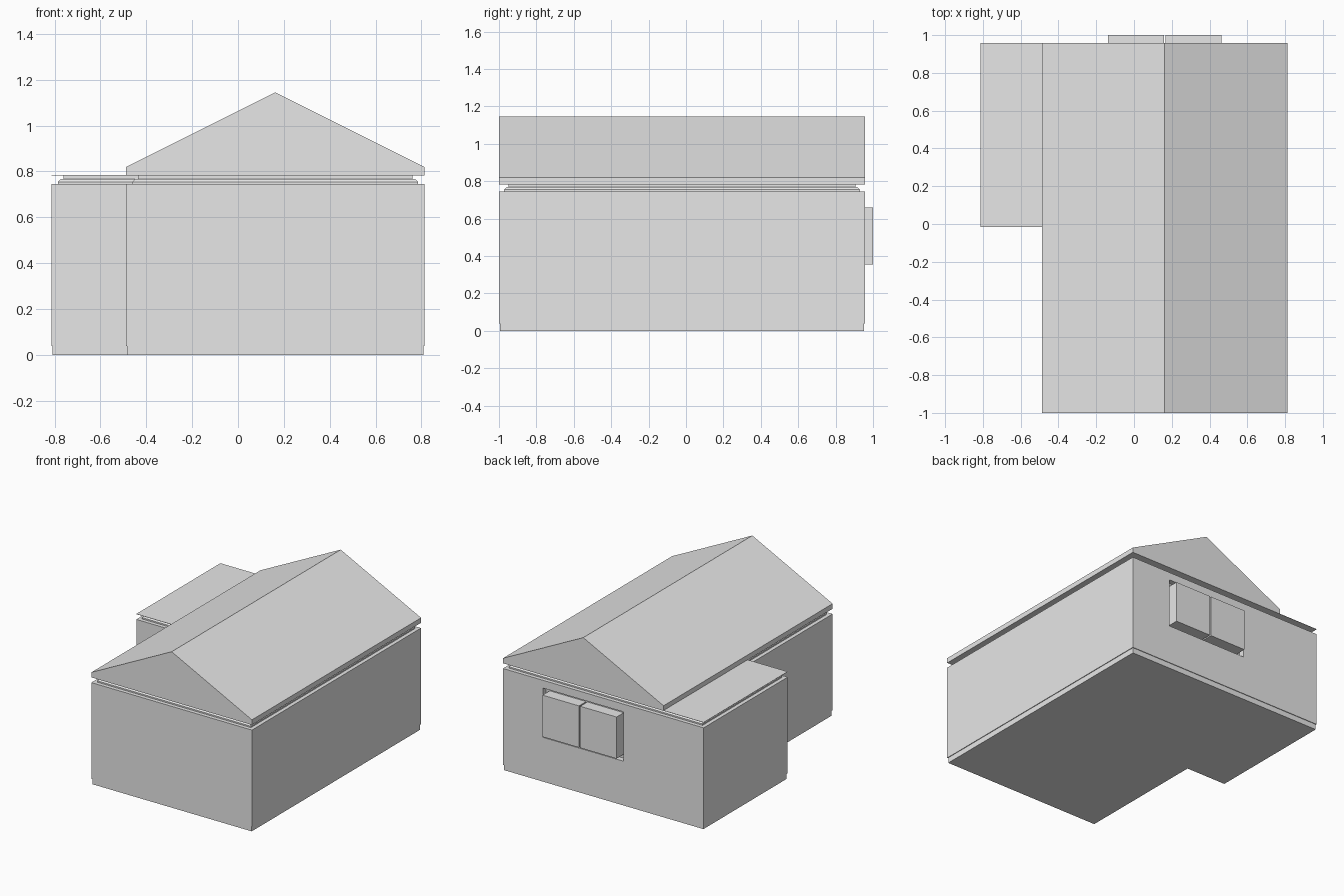
import bpy
import bmesh
from mathutils import Matrix, Vector

cube = bpy.data.objects.get("Cube")
if cube:
    bpy.data.objects.remove(cube, do_unlink=True)

grey = bpy.data.materials.new("plain grey")
grey.use_nodes = True
COLOUR = (0.8, 0.8, 0.8, 1)
grey.diffuse_color = COLOUR
grey.node_tree.nodes["Principled BSDF"].inputs["Base Color"].default_value = COLOUR

# Main extents of the L-shaped house
LEFT, RIGHT, WING = -0.488, 0.813, -0.813
FRONT, BACK, WING_FRONT = -1.0, 0.957, -0.016
RIDGE = (LEFT + RIGHT) / 2


def finish(name, bm):
    bmesh.ops.recalc_face_normals(bm, faces=bm.faces)
    mesh = bpy.data.meshes.new(name)
    bm.to_mesh(mesh)
    bm.free()
    mesh.materials.append(grey)
    obj = bpy.data.objects.new(name, mesh)
    bpy.context.collection.objects.link(obj)
    return obj


def loft(name, rings):
    """Join equal-sized rings of points into a closed solid."""
    bm = bmesh.new()
    loops = [[bm.verts.new(p) for p in ring] for ring in rings]
    for a, b in zip(loops, loops[1:]):
        for i in range(len(a)):
            j = (i + 1) % len(a)
            bm.faces.new((a[i], a[j], b[j], b[i]))
    bm.faces.new(loops[0][::-1])
    bm.faces.new(loops[-1])
    return finish(name, bm)


def footprint(inset, z):
    """L-shaped outline, pulled inwards by inset."""
    d = inset
    return [(LEFT + d, FRONT + d, z), (RIGHT - d, FRONT + d, z),
            (RIGHT - d, BACK - d, z), (WING + d, BACK - d, z),
            (WING + d, WING_FRONT + d, z), (LEFT + d, WING_FRONT + d, z)]


def box(name, low, high):
    low, high = Vector(low), Vector(high)
    bm = bmesh.new()
    place = Matrix.Translation((low + high) / 2) @ Matrix.Diagonal((*(high - low), 1))
    bmesh.ops.create_cube(bm, size=1, matrix=place)
    return finish(name, bm)


def storey(name, steps):
    return loft(name, [footprint(inset, z) for inset, z in steps])


# Plinth, walls, stepped cornice and thin ceiling plate
storey("plinth", [(0.005, 0), (0.005, 0.04)])
walls = storey("walls", [(0, 0.04), (0, 0.745)])
storey("cornice", [(0.028, 0.745), (0.028, 0.755), (0.04, 0.768),
                   (0.052, 0.768), (0.052, 0.783)])
storey("ceiling_plate", [(0, 0.783), (0, 0.785)])

# Gable roof with a short upright fascia
gable = [(LEFT, 0.785), (RIGHT, 0.785), (RIGHT, 0.82), (RIDGE, 1.145), (LEFT, 0.82)]
loft("gable_roof", [[(x, y, z) for x, z in gable] for y in (FRONT, BACK)])

# Window niche cut in the back wall
HALF, SILL, HEAD, MARGIN, DEPTH = 0.3, 0.355, 0.66, 0.028, 0.04
cutter = box("niche_cutter",
             (RIDGE - HALF - MARGIN, BACK - DEPTH, SILL - MARGIN),
             (RIDGE + HALF + MARGIN, BACK + DEPTH, HEAD + MARGIN))
cutter.hide_render = True
cut = walls.modifiers.new("niche", "BOOLEAN")
cut.operation, cut.solver, cut.object = "DIFFERENCE", "EXACT", cutter
bpy.context.view_layer.objects.active = walls
bpy.ops.object.modifier_apply(modifier=cut.name)
bpy.data.objects.remove(cutter, do_unlink=True)

# Two projecting window panels with a narrow gap
for name, side in (("left_window_panel", 1), ("right_window_panel", -1)):
    xs = sorted((RIDGE + side * 0.005, RIDGE + side * HALF))
    box(name, (xs[0], BACK - DEPTH, SILL), (xs[1], 1.0, HEAD))
